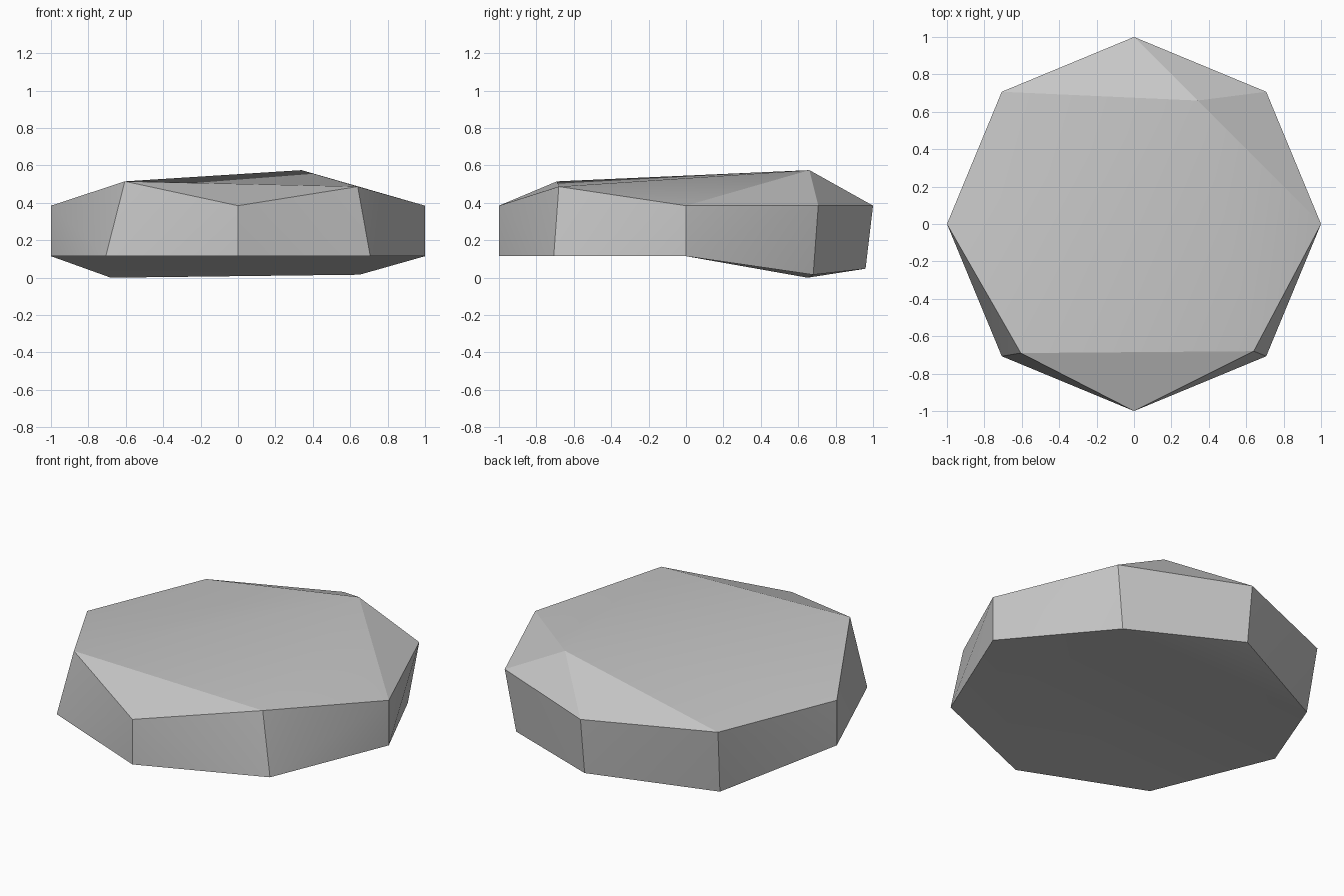
import bpy
from mathutils import Vector

cube = bpy.data.objects.get("Cube")
if cube:
    bpy.data.objects.remove(cube, do_unlink=True)

stone = bpy.data.materials.new("stone_grey")
stone.use_nodes = True
grey = (0.57, 0.57, 0.57, 1)
stone.diffuse_color = grey
stone.node_tree.nodes["Principled BSDF"].inputs["Base Color"].default_value = grey

# Two eight-cornered rings, counter-clockwise from the front, plus a crest
c = 0.707
low = 0.115
base = [(0, -1, low), (c, -c, low), (1, 0, low), (.65, .68, .016),
        (0, .96, .048), (-.68, .65, 0), (-1, 0, low), (-c, -c, low)]
rim = [(0, -1, .385), (.64, -.68, .487), (1, 0, .385), (c, c, .385),
       (0, 1, .385), (-c, c, .385), (-1, 0, .385), (-.605, -.69, .515)]
crest = (.34, .66, .575)
points = [Vector(p) for p in base + rim + [crest]]
front, front_r, right, back_r, back, back_l, left, front_l = range(8, 16)
peak = 16

# Facets as lists of pieces: underside (level front, sloping back and tip)
facets = [[[2, 1, 0, 7, 6], [6, 5, 3, 2], [5, 4, 3]]]
# Side walls
for k in range(8):
    n = (k + 1) % 8
    facets.append([[k, n, n + 8, k + 8]])
# Main top plane and chipped corners
facets += [[[front_l, front_r, right, peak, back_l, left]],
           [[front, front_r, front_l]],
           [[right, back_r, peak]], [[back_r, back, peak]], [[back, back_l, peak]]]


def fans(loop):
    """All ways of fanning a piece from one of its corners."""
    for s in range(len(loop)):
        r = loop[s:] + loop[:s]
        yield [(r[0], r[i], r[i + 1]) for i in range(1, len(r) - 1)]


def volume(tris):
    return sum(points[a].dot(points[b].cross(points[d])) for a, b, d in tris)


# Fan each piece so it bulges outward, noting which facet owns each triangle
triangles, owners = [], []
for i, pieces in enumerate(facets):
    for loop in pieces:
        best = max(fans(loop), key=volume)
        triangles += best
        owners += [i] * len(best)

mesh = bpy.data.meshes.new("rock")
mesh.from_pydata(points, [], triangles)
mesh.materials.append(stone)

# Smooth inside each facet, sharp between facets
mesh.shade_smooth()
edge_owners = {}
for poly, owner in zip(mesh.polygons, owners):
    for key in poly.edge_keys:
        edge_owners.setdefault(key, set()).add(owner)
for edge in mesh.edges:
    edge.use_edge_sharp = len(edge_owners[edge.key]) > 1

rock = bpy.data.objects.new("rock", mesh)
bpy.context.collection.objects.link(rock)
